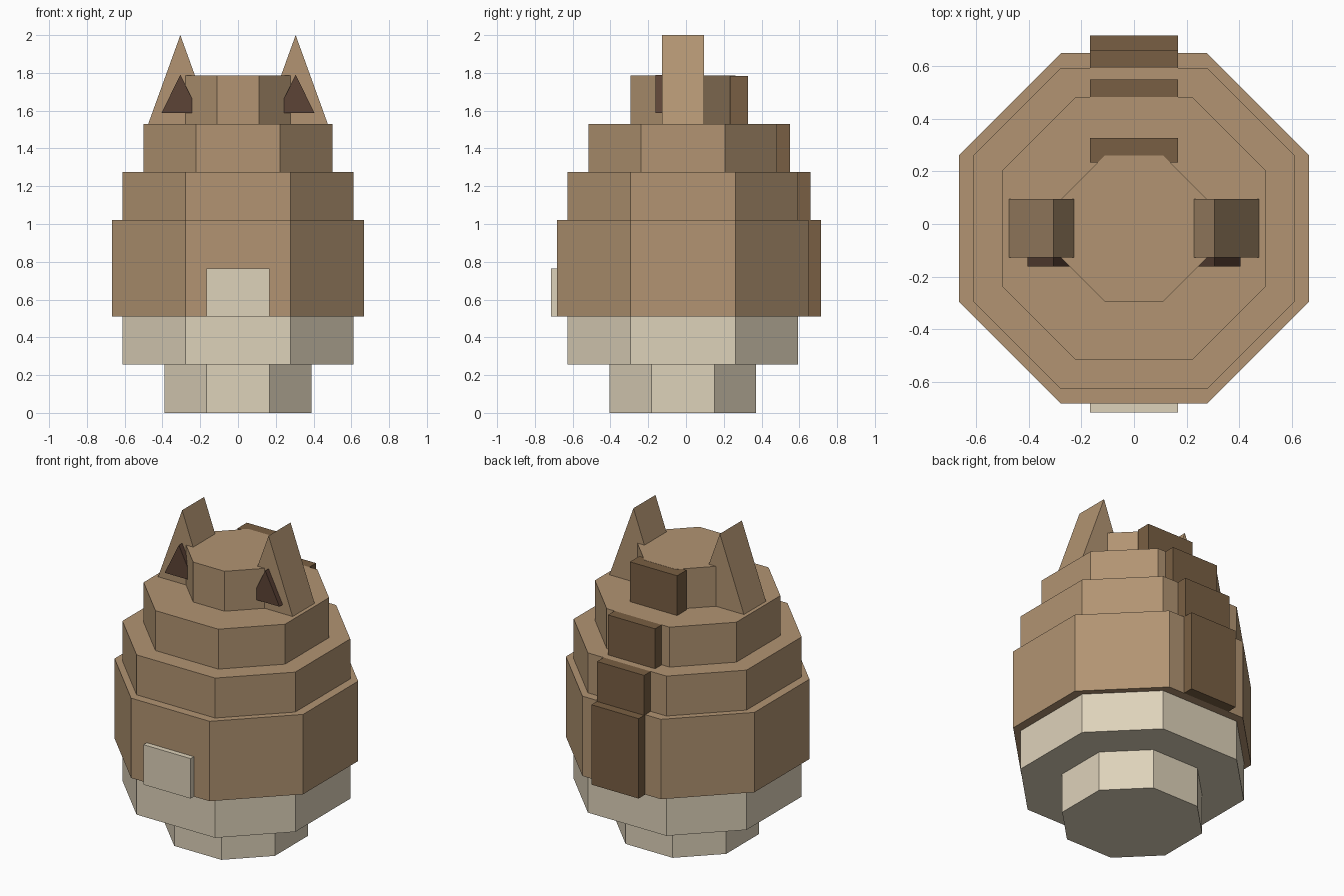
import bpy, bmesh

if "Cube" in bpy.data.objects:
    bpy.data.objects.remove(bpy.data.objects["Cube"])

U = 0.0555          # modelling unit
YC = -0.0167        # centre line of the body in y


def material(name, rgb):
    m = bpy.data.materials.new(name)
    lin = [((c / 255 + 0.055) / 1.055) ** 2.4 for c in rgb]
    m.diffuse_color = (*lin, 1)
    m.use_nodes = True
    m.node_tree.nodes["Principled BSDF"].inputs["Base Color"].default_value = m.diffuse_color
    return m


tan = material("tan", (178, 148, 114))
cream = material("cream", (222, 210, 186))
brown = material("dark_brown", (121, 95, 67))
ear_brown = material("ear_brown", (92, 67, 54))


def prism(name, base, offset, mat):
    """Extrude a flat outline along an offset vector."""
    bm = bmesh.new()
    face = bm.faces.new([bm.verts.new(p) for p in base])
    ext = bmesh.ops.extrude_face_region(bm, geom=[face])["geom"]
    moved = [v for v in ext if isinstance(v, bmesh.types.BMVert)]
    bmesh.ops.translate(bm, verts=moved, vec=offset)
    bmesh.ops.recalc_face_normals(bm, faces=bm.faces)
    mesh = bpy.data.meshes.new(name)
    bm.to_mesh(mesh)
    bm.free()
    mesh.materials.append(mat)
    obj = bpy.data.objects.new(name, mesh)
    bpy.context.collection.objects.link(obj)
    return obj


def tier(name, half, flat, z0, z1, mat):
    """Octagonal layer: half width and half length of its straight sides."""
    a, b = half * U, flat * U
    pts = [(b, -a), (a, -b), (a, b), (b, a), (-b, a), (-a, b), (-a, -b), (-b, -a)]
    prism(name, [(x, y + YC, z0) for x, y in pts], (0, 0, z1 - z0), mat)


def plate(name, y0, y1, z0, z1, mat):
    w = 3 * U
    prism(name, [(-w, y0, z0), (w, y0, z0), (w, y1, z0), (-w, y1, z0)],
          (0, 0, z1 - z0), mat)


def triangle(name, x, half, z0, z1, y0, y1, mat):
    prism(name, [(x - half, y0, z0), (x + half, y0, z0), (x, y0, z1)],
          (0, y1 - y0, 0), mat)


# Stacked octagonal body
tier("foot", 7, 3, 0.0, 0.255, cream)
tier("belly_bottom", 11, 5, 0.255, 0.51, cream)
tier("belly", 12, 5, 0.51, 1.02, tan)
tier("chest", 11, 5, 1.02, 1.275, tan)
tier("shoulders", 9, 4, 1.275, 1.53, tan)
tier("head", 5, 2, 1.53, 1.785, tan)

# Pale patch on the front
plate("belly_patch", YC - 12.6 * U, YC - 12 * U, 0.51, 0.765, cream)

# Dark stripe plates down the back
for name, half, z0, z1 in (("belly", 12, 0.51, 1.02), ("chest", 11, 1.02, 1.275),
                           ("shoulder", 9, 1.275, 1.53)):
    plate(name + "_back_stripe", YC + half * U, YC + (half + 1.2) * U, z0, z1, brown)
plate("head_back_stripe", YC + 4.5 * U, YC + 6.2 * U, 1.53, 1.784, brown)

# Ears with dark inner triangles
for side, s in (("left", -1), ("right", 1)):
    x = s * 5.5 * U
    triangle(side + "_ear", x, 0.17, 1.53, 2.0, YC - 2 * U, YC + 2 * U, tan)
    triangle(side + "_inner_ear", x, 0.10, 1.587, 1.79, YC - 2.6 * U, YC - 2 * U, ear_brown)
